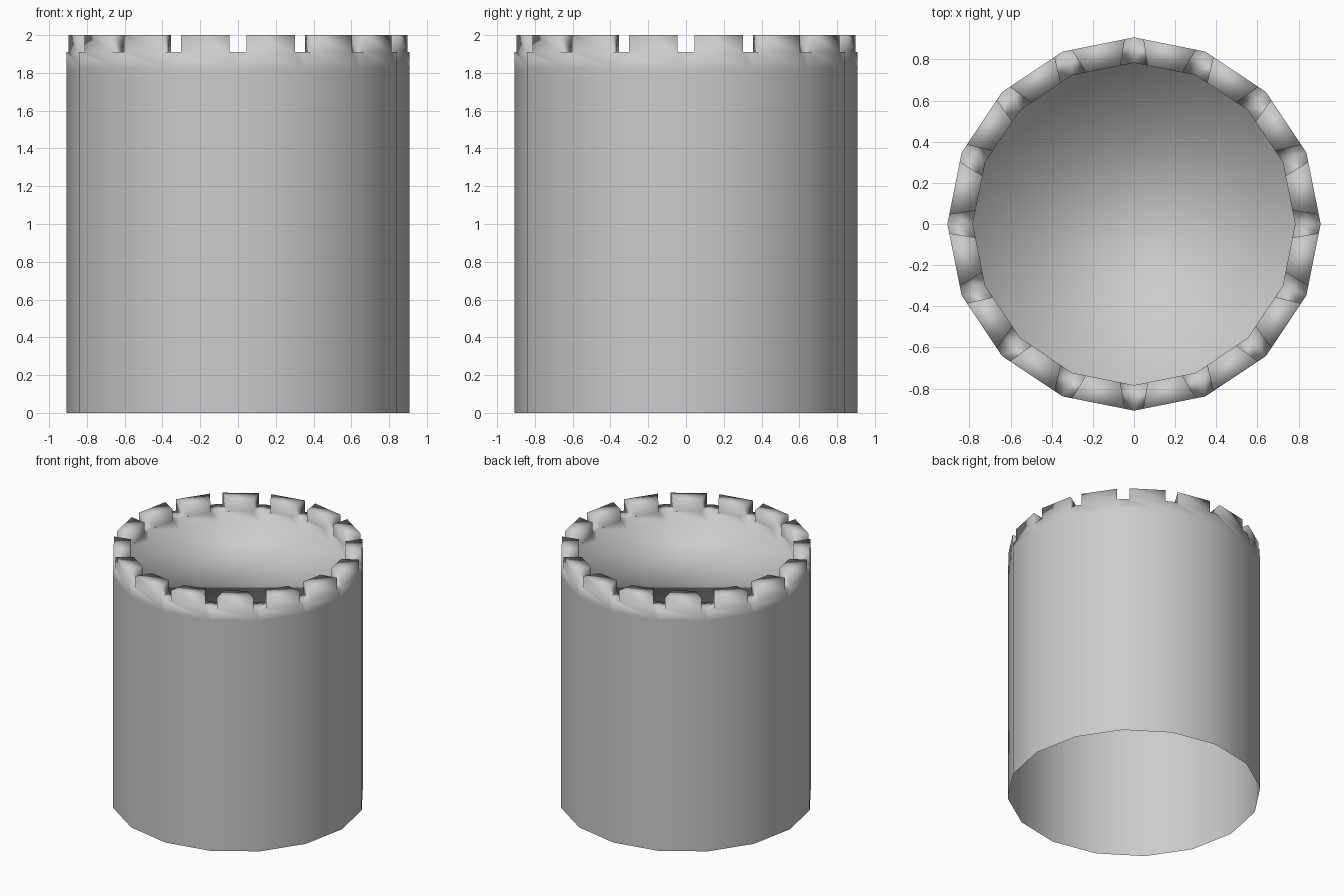
import bpy
import bmesh
from math import cos, sin, tau
from mathutils import Vector

cube = bpy.data.objects.get("Cube")
if cube:
    bpy.data.objects.remove(cube, do_unlink=True)

SIDES = 16
OUTER, INNER = 0.907, 0.783
FLOOR, BAND, RIM, TOP = 1.82, 1.82, 1.91, 2.0
OUTER_GAP, INNER_GAP = 0.13, 0.22   # share of a side left open at each end

# One plain grey for the whole tower
grey = bpy.data.materials.new("stone_grey")
grey.use_nodes = True
colour = (0.6, 0.6, 0.6, 1)
grey.diffuse_color = colour
grey.node_tree.nodes["Principled BSDF"].inputs["Base Color"].default_value = colour

bm = bmesh.new()


def ring(radius, z):
    """Corners of one level of the tower."""
    return [bm.verts.new((radius * cos(tau * i / SIDES), radius * sin(tau * i / SIDES), z))
            for i in range(SIDES)]


def between(a, b, share):
    return bm.verts.new(Vector(a.co).lerp(b.co, share))


base, band, rim = ring(OUTER, 0), ring(OUTER, BAND), ring(OUTER, RIM)
lip, floor = ring(INNER, RIM), ring(INNER, FLOOR)
battlement_bases = []

for i in range(SIDES):
    j = (i + 1) % SIDES
    # Points where the battlement of this side starts and ends
    o1, o2 = (between(rim[i], rim[j], s) for s in (OUTER_GAP, 1 - OUTER_GAP))
    n1, n2 = (between(lip[i], lip[j], s) for s in (INNER_GAP, 1 - INNER_GAP))
    # Outer wall with a narrow band under the rim
    bm.faces.new((base[i], base[j], band[j], band[i]))
    bm.faces.new((band[i], band[j], rim[j], o2, o1, rim[i]))
    # Rim either side of the battlement, and the inner wall
    bm.faces.new((rim[i], o1, n1, lip[i]))
    bm.faces.new((o2, rim[j], lip[j], n2))
    bm.faces.new((lip[i], n1, n2, lip[j], floor[j], floor[i]))
    battlement_bases.append(bm.faces.new((o1, o2, n2, n1)))

# Sunken floor; the underside of the tower stays open
bm.faces.new(floor)

# Raise the battlements
raised = bmesh.ops.extrude_discrete_faces(bm, faces=battlement_bases)["faces"]
for face in raised:
    bmesh.ops.translate(bm, vec=(0, 0, TOP - RIM), verts=face.verts)

for face in bm.faces:
    face.smooth = True

mesh = bpy.data.meshes.new("tower")
bm.to_mesh(mesh)
bm.free()
mesh.materials.append(grey)
tower = bpy.data.objects.new("tower", mesh)
bpy.context.scene.collection.objects.link(tower)
